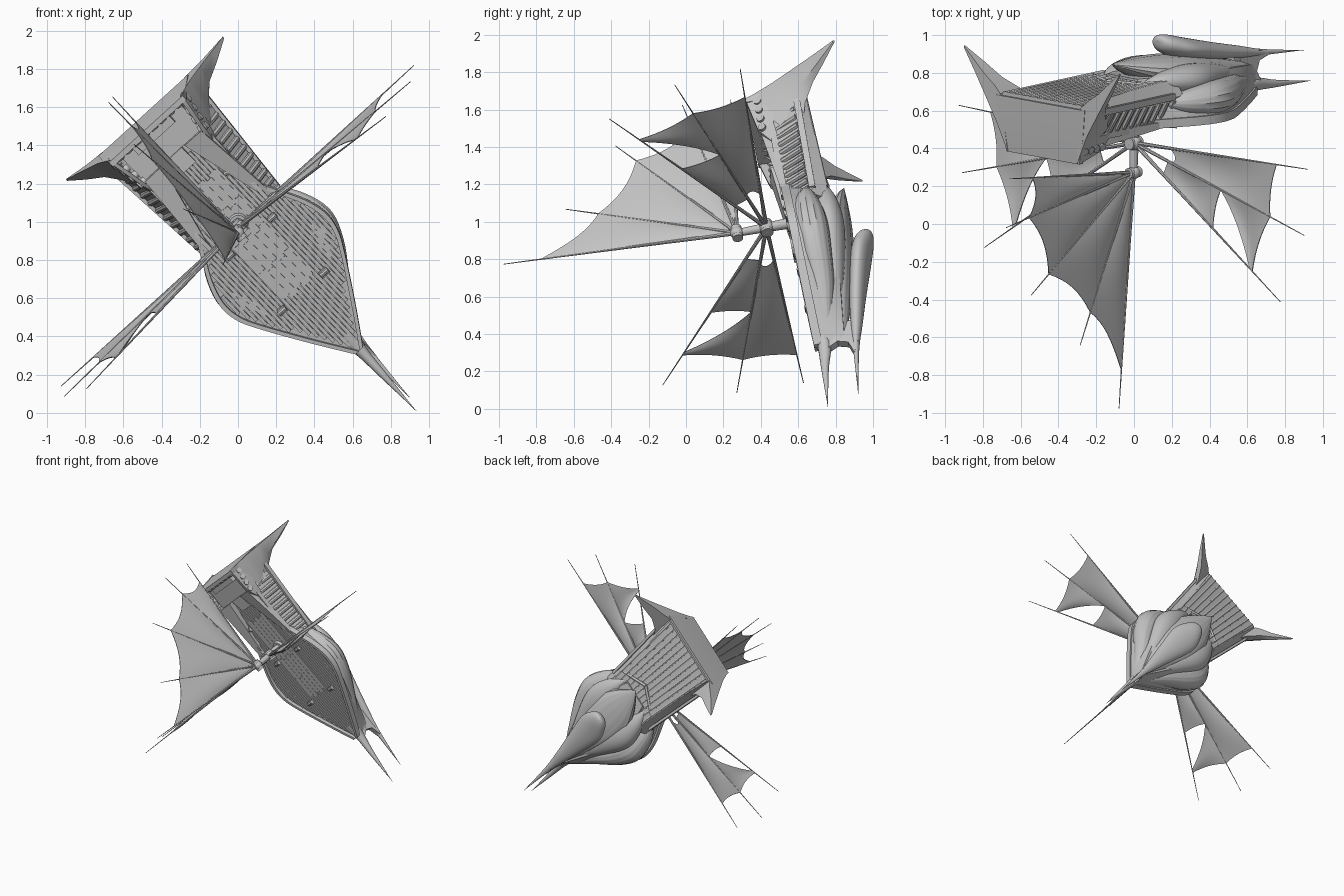
import bpy, bmesh, math
from mathutils import Vector, Matrix

cube = bpy.data.objects.get("Cube")
if cube:
    bpy.data.objects.remove(cube)

mat = bpy.data.materials.new("plain_grey")
mat.use_nodes = True
GREY = (0.55, 0.55, 0.55, 1)
mat.diffuse_color = GREY
mat.node_tree.nodes["Principled BSDF"].inputs["Base Color"].default_value = GREY

# Ship frame: u runs to the bow, v to the side, w up the mast; origin at the sail hub
U = Vector((0.68, 0.1265, -0.7225)).normalized()
V = Vector((0.733, -0.1345, 0.667))
V = (V - U * V.dot(U)).normalized()
W = U.cross(V)
FRAME = Matrix.Translation((0, 0.43, 0.97)) @ Matrix((U, V, W)).transposed().to_4x4()


def finish(name, bm, mirror=False):
    if mirror:
        copy = bmesh.ops.duplicate(bm, geom=bm.verts[:] + bm.edges[:] + bm.faces[:])
        for g in copy["geom"]:
            if isinstance(g, bmesh.types.BMVert):
                g.co.y = -g.co.y
    bmesh.ops.recalc_face_normals(bm, faces=bm.faces[:])
    for f in bm.faces:
        f.smooth = True
    for e in bm.edges:
        e.smooth = len(e.link_faces) == 2 and e.calc_face_angle(0) < math.radians(35)
    mesh = bpy.data.meshes.new(name)
    bm.to_mesh(mesh)
    bm.free()
    mesh.transform(FRAME)
    mesh.materials.append(mat)
    ob = bpy.data.objects.new(name, mesh)
    bpy.context.scene.collection.objects.link(ob)
    return ob


def spline(keys, steps=5):
    """Catmull-Rom interpolation of tuples."""
    out = []
    for i in range(len(keys) - 1):
        a, b, c, d = keys[max(i - 1, 0)], keys[i], keys[i + 1], keys[min(i + 2, len(keys) - 1)]
        for k in range(steps):
            t = k / steps
            out.append(tuple(q + 0.5 * t * (r - p + t * (2 * p - 5 * q + 4 * r - s + t * (3 * (q - r) + s - p)))
                             for p, q, r, s in zip(a, b, c, d)))
    return out + [keys[-1]]


def solid(name, rings, mirror=False):
    """Skin matching rings and cap both ends."""
    bm = bmesh.new()
    loops = [[bm.verts.new(p) for p in r] for r in rings]
    n = len(loops[0])
    for a, b in zip(loops, loops[1:]):
        for i in range(n):
            bm.faces.new((a[i], a[(i + 1) % n], b[(i + 1) % n], b[i]))
    bm.faces.new(loops[0])
    bm.faces.new(loops[-1])
    return finish(name, bm, mirror)


def pod(name, keys, mirror=False, ridges=0, n=48):
    """Ellipse sections given as (u, v, w, side radius, vertical radius)."""
    rings = []
    for u, v, w, rv, rw in spline(keys):
        ring = []
        for i in range(n):
            a = math.tau * i / n
            k = 1 + (0.02 * math.cos(ridges * a) if ridges else 0)
            ring.append((u, v + max(rv, 0.001) * k * math.cos(a), w + max(rw, 0.001) * k * math.sin(a)))
        rings.append(ring)
    return solid(name, rings, mirror)


def rod(bm, a, b, r1, r2, n=8):
    a, b = Vector(a), Vector(b)
    m = Matrix.Translation((a + b) / 2) @ (b - a).to_track_quat('Z', 'Y').to_matrix().to_4x4()
    bmesh.ops.create_cone(bm, cap_ends=True, segments=n, radius1=r1, radius2=r2, depth=(b - a).length, matrix=m)


def box(bm, center, size):
    bmesh.ops.create_cube(bm, size=1, matrix=Matrix.Translation(center) @ Matrix.Diagonal((*size, 1)))


def deck(u):
    """Deck height, falling gently towards the bow."""
    return -.145 - .025 * u


def lay_on_deck(name, bm, mirror=False):
    for v in bm.verts:
        v.co.z += deck(v.co.x)
    finish(name, bm, mirror)


def sectioned(u, ht, wt, ho, ws, hb, wb):
    half = [(ht, wt), (ho, ws), (hb, wb)]
    return [(u, v, w) for v, w in half] + [(u, -v, w) for v, w in reversed(half)]


# Main hull with its leaf-shaped deck
rim = spline([(-.1, .2), (.02, .265), (.15, .33), (.27, .36), (.38, .345), (.5, .285), (.73, .145), (.93, .015)], 6)
solid("main_hull", [sectioned(u, h, deck(u), h * .97, -.23, h * .55, -.37 + .1 * max(u - .3, 0)) for u, h in rim])
solid("deck_rail", [[(u, h + .012, deck(u) + .027), (u, h + .012, deck(u) - .02), (u, max(h - .012, 0), deck(u) - .02),
                     (u, max(h - .012, 0), deck(u) + .027)] for u, h in rim], True)

# Stern hull, wider at the bottom than at the top
solid("stern_hull", [sectioned(*s) for s in (
    (-.72, .27, -.12, .33, -.28, .28, -.33), (-.45, .215, -.135, .295, -.28, .25, -.34),
    (-.05, .2, -.145, .26, -.28, .22, -.36), (.08, .2, -.15, .28, -.28, .22, -.36))])

# Deck planks, clipped to the rim
bm = bmesh.new()
for i in range(-15, 16):
    v = i * .022
    span = [u for u, h in rim if h > abs(v) + .02]
    if len(span) > 1:
        lo = -.45 if abs(v) < .17 else span[0]
        box(bm, ((lo + span[-1]) / 2, v, .001), (span[-1] - lo, .018, .014))
lay_on_deck("deck_planks", bm)
bm = bmesh.new()
for i in range(5):
    for j in range(4):
        box(bm, (-.2 + .19 * j + .02 * (i % 2), (i - 2) * .042, .006), (.188, .04, .016))
lay_on_deck("centre_planks", bm)

# Winches on the deck
bm = bmesh.new()
for u in (-.24, .1, .5):
    box(bm, (u, .15, .01), (.04, .045, .02))
    rod(bm, (u, .125, .02), (u, .175, .02), .014, .014)
lay_on_deck("winches", bm, True)

# Slanting side ribs
bm = bmesh.new()
for i in range(11):
    u = -.54 + .056 * i
    rod(bm, (u, .218 - .018 * i / 10, -.15), (u, .292 - .027 * i / 10, -.265), .017, .017)
finish("side_ribs", bm, True)
solid("side_sill", [[(u, v, -.265), (u, v + .02, -.265), (u, v + .02, -.3), (u, v, -.3)]
                    for u, v in ((-.7, .315), (.02, .255))], True)
solid("waist_rail", [[(u, v, -.11), (u, v + .022, -.11), (u, v + .022, -.16), (u, v, -.16)]
                     for u, v in ((-.45, .2), (.0, .19), (.04, .25))], True)

# Ramps from the waist up to the castle
solid("castle_ramp", [[(-.5, .08, -.14), (-.5, .2, -.14), (-.5, .2, -.06), (-.5, .08, -.075)],
                      [(0, .2, -.15), (0, .24, -.15), (0, .24, -.12), (0, .2, -.125)]], True)

# Stern castle: leaning walls with round ports
solid("castle_side_wall", [[(-.72, .295, -.14), (-.71, .262, -.01), (-.71, .24, -.01), (-.72, .25, -.14)],
                           [(-.5, .25, -.14), (-.5, .225, -.05), (-.5, .205, -.05), (-.5, .22, -.14)],
                           [(-.42, .225, -.15), (-.42, .21, -.11), (-.42, .19, -.11), (-.42, .2, -.15)]], True)
solid("castle_stern_wall", [[(-.735, k * .32, -.31), (-.725, k * .3, -.15), (-.71, k * .262, -.01),
                             (-.68, k * .262, -.01), (-.67, k * .29, -.31)] for k in (-1, 1)])
bm = bmesh.new()
for i in range(4):
    u, v = -.67 + .055 * i, .235 - .01 * i
    rod(bm, (u, v - .01, -.085), (u, v + .038, -.072), .021, .021, 14)
for i in range(4):
    rod(bm, (-.67, .03 + .06 * i, -.06), (-.7, .03 + .06 * i, -.07), .021, .021, 14)
finish("round_ports", bm, True)
bm = bmesh.new()
box(bm, (-.6, 0, -.125), (.2, .42, .035))
box(bm, (-.65, 0, -.095), (.05, .26, .05))
for i in range(5):
    box(bm, (-.49 + .022 * i, 0, -.12 - .005 * i), (.022, .12, .05))
finish("castle_deck", bm)

# Stern wings sweeping out and down
solid("stern_wing", [
    [(-.715, .25, -.01), (-.735, .29, -.32), (-.48, .27, -.3), (-.48, .25, -.17)],
    [(-.725, .325, -.165), (-.732, .335, -.36), (-.56, .305, -.325), (-.56, .305, -.25)],
    [(-.727, .4, -.285), (-.73, .41, -.41), (-.63, .375, -.385), (-.63, .375, -.32)],
    [(-.728, .48, -.41), (-.73, .48, -.47), (-.67, .465, -.46), (-.67, .465, -.42)],
    [(-.73, .56, -.53), (-.73, .56, -.54), (-.72, .56, -.54), (-.72, .56, -.53)]], True)

# Strakes along the underside of the stern
bm = bmesh.new()
for i in range(-5, 6):
    rod(bm, (-.72, i * .052, -.326), (-.02, i * .042, -.356), .01, .01, 6)
for s in (-1, 1):
    rod(bm, (-.1, s * .22, -.345), (-.22, 0, -.355), .015, .015, 6)
finish("underside_strakes", bm)

# Layered shells under the hull
pod("side_shell", [(-.04, .22, -.25, 0, 0), (.1, .26, -.24, .07, .06), (.28, .28, -.24, .105, .09),
                   (.45, .23, -.24, .1, .085), (.65, .13, -.24, .065, .06), (.9, .02, -.22, .01, .01)], True, 16)
pod("lower_side_shell", [(-.1, .14, -.35, 0, 0), (.05, .17, -.345, .07, .055), (.25, .17, -.335, .11, .08),
                         (.5, .11, -.315, .08, .06), (.8, .02, -.27, .02, .03)], True)
pod("belly_shell", [(-.18, 0, -.445, 0, 0), (-.07, 0, -.415, .08, .035), (.12, 0, -.375, .17, .075),
                    (.35, 0, -.35, .18, .082), (.65, 0, -.3, .1, .075), (.93, 0, -.26, .02, .05)], False, 16)
pod("keel_pod", [(.175, 0, -.53, 0, 0), (.19, 0, -.515, .05, .037), (.25, 0, -.495, .09, .055), (.37, 0, -.465, .12, .055),
                 (.6, 0, -.42, .085, .045), (.8, 0, -.388, .05, .033), (1, 0, -.36, .022, .016), (1.316, 0, -.33, 0, 0)])

# Forked bow
pod("bow_spike", [(.82, 0, -.195, .06, .04), (.95, 0, -.195, .032, .035), (1.1, 0, -.178, .02, .02),
                  (1.37, 0, -.158, 0, 0)], n=16)
stem = [(.76, -.17), (.95, -.175), (1.02, -.19), (.96, -.22), (.93, -.27), (.95, -.325), (1.03, -.35),
        (.95, -.38), (.78, -.4), (.8, -.34), (.72, -.28)]
solid("bow_stem", [[(u, s * .022, w) for u, w in stem] for s in (-1, 1)])

# Mast and hubs
HUB, HEAD = Vector((0, 0, 0)), Vector((0, 0, .16))
bm = bmesh.new()
rod(bm, (0, 0, -.15), HEAD, .03, .02, 16)
for p, r in ((HUB, .042), (HEAD, .036)):
    bmesh.ops.create_uvsphere(bm, u_segments=16, v_segments=10, radius=r, matrix=Matrix.Translation(p))
    rod(bm, p - Vector((.04, 0, 0)), p + Vector((.04, 0, 0)), r * .8, r * .8, 16)
rod(bm, (0, 0, -.15), (0, 0, -.11), .06, .045, 16)
finish("mast", bm)


def spars(name, hub, tips, mirror=False):
    bm = bmesh.new()
    for t in tips:
        t = Vector(t)
        rod(bm, hub, hub.lerp(t, .3), .012, .008)
        rod(bm, hub.lerp(t, .3), t, .008, .002)
    finish(name, bm, mirror)


def sail(name, hub, a, b, ins, outs, dip_in=0, dip_out=.06, billow=(0, 0, 0), mirror=False, n=8):
    """Cloth between two spars, with hollow inner and outer edges."""
    a, b = Vector(a) - hub, Vector(b) - hub
    bm, rows = bmesh.new(), []
    for i in range(n + 1):
        s = i / n
        arc = 4 * s * (1 - s)
        lo = ins[0] + (ins[1] - ins[0]) * s + dip_in * arc
        hi = outs[0] + (outs[1] - outs[0]) * s - dip_out * arc
        rows.append([bm.verts.new(hub + a.lerp(b, s) * (lo + (hi - lo) * j / n)
                                  + Vector(billow) * arc * math.sin(math.pi * j / n)) for j in range(n + 1)])
    for p, q in zip(rows, rows[1:]):
        for j in range(n):
            bm.faces.new((p[j], p[j + 1], q[j + 1], q[j]))
    mod = finish(name, bm, mirror).modifiers.new("thickness", 'SOLIDIFY')
    mod.thickness, mod.offset = .004, 0


# Side fans
tips = [(-.005, 1.26, -.03), (0, 1.235, .33), (0, 1.068, .71)]
spars("side_spars", HUB, tips, True)
bulge = (.015, 0, 0)
sail("side_sail_lower", HUB, tips[0], tips[1], (.2, .22), (.82, .8), .03, .015, bulge, True)
sail("side_sail_inner", HUB, tips[1], tips[2], (.2, .2), (.51, .54), 0, .01, bulge, True)
sail("side_sail_outer", HUB, tips[1], tips[2], (.51, .79), (.8, .81), 0, .015, bulge, True)

# Tall fan above the deck
tips = [(-.09, 0, 1.42), (-.4, 0, 1.04), (-.787, 0, .72), (-.99, 0, .33), (-.965, 0, .07)]
spars("tall_spars", HEAD, tips)
ends = (.84, .81, .83, .82, .82)
for i in range(4):
    sail("tall_sail_%d" % (i + 1), HEAD, tips[i], tips[i + 1], (.06, .06), (ends[i], ends[i + 1]),
         0, .04, (0, .012, 0))
